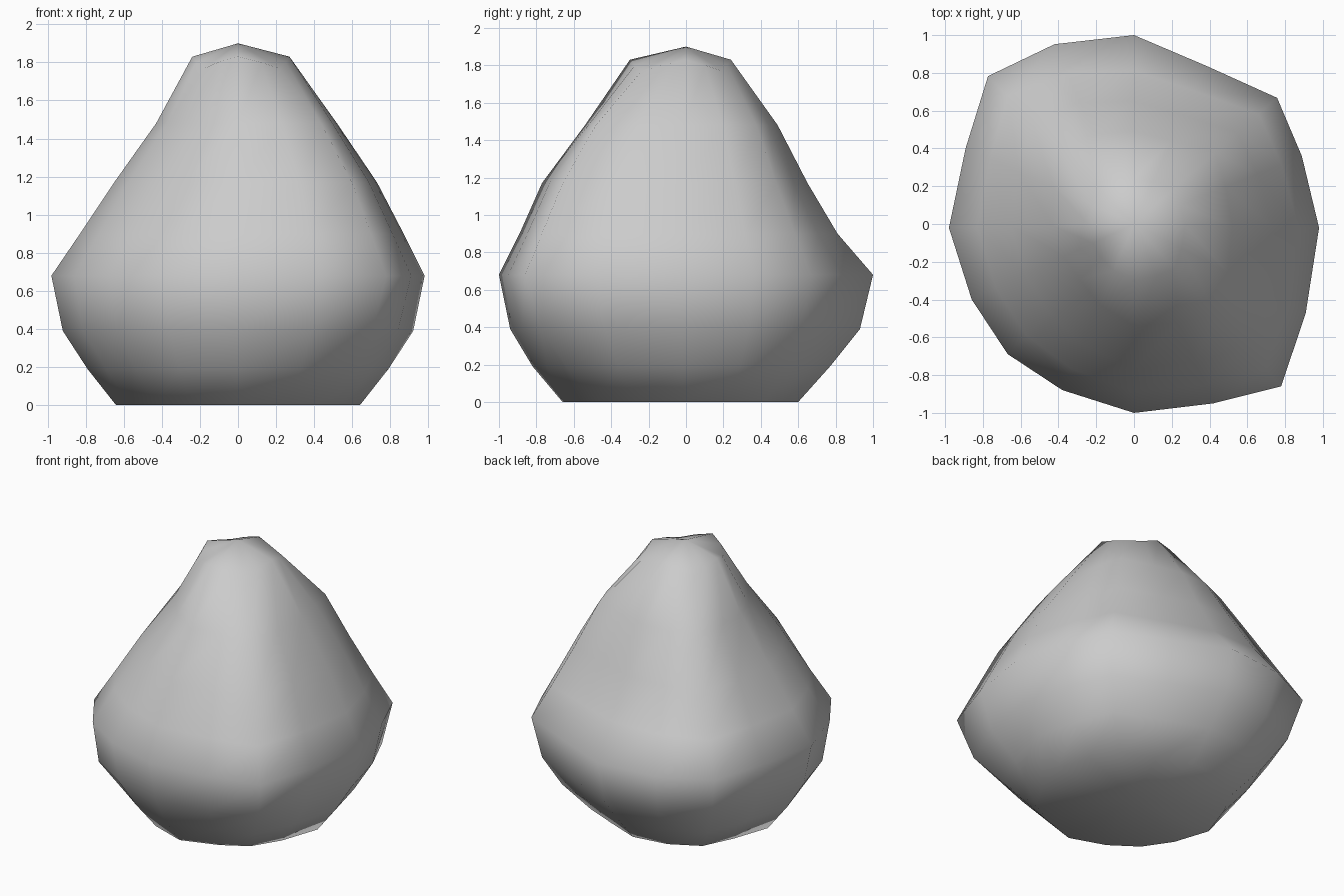
import bpy, bmesh, math

if "Cube" in bpy.data.objects:
    bpy.data.objects.remove(bpy.data.objects["Cube"])

# Widest outline seen from above, counter-clockwise from +x
outline = [(.98, -.02), (.89, .36), (.76, .67), (.38, .84), (0, 1.0), (-.42, .95), (-.77, .78), (-.89, .40),
           (-.98, -.02), (-.86, -.40), (-.67, -.69), (-.38, -.88), (0, -1.0), (.42, -.95), (.78, -.86), (.91, -.47)]

# Height, then radius towards +x, ++, +y, -+, -x, --, -y, +-
levels = [
    (0.00, (.64, .62, .60, .64, .64, .62, .66, .64)),
    (0.19, (.79, .81, .77, .84, .79, .77, .82, .86)),
    (0.39, (.92, .94, .93, 1.0, .92, .92, .94, 1.05)),
    (0.68, (.98, 1.01, 1.0, 1.10, .98, .96, 1.0, 1.16)),
    (0.90, (.87, .88, .81, .95, .83, .82, .89, 1.04)),
    (1.17, (.73, .73, .65, .77, .65, .65, .77, .89)),
    (1.48, (.52, .57, .49, .56, .43, .41, .54, .65)),
    (1.83, (.27, .29, .24, .29, .24, .25, .30, .32)),
]

bm = bmesh.new()
rings = []
for i, (z, radii) in enumerate(levels):
    ratios = [r / math.hypot(*outline[2 * k]) for k, r in enumerate(radii)]
    ring = []
    for j, (x, y) in enumerate(outline):
        a, b = ratios[j // 2], ratios[((j + 1) // 2) % 8]
        s = (a + b) / 2
        # The crown drops slightly towards its corners
        drop = (0, .03, .06, .03)[j % 4] if i == len(levels) - 1 else 0
        ring.append(bm.verts.new((x * s, y * s, z - drop)))
    rings.append(ring)

# Side faces
n = len(outline)
for lo, hi in zip(rings, rings[1:]):
    for j in range(n):
        k = (j + 1) % n
        bm.faces.new((lo[j], lo[k], hi[k], hi[j]))

# Peaked crown and flat base
for ring, z in ((rings[-1], 1.90), (rings[0], 0)):
    tip = bm.verts.new((0, 0, z))
    for j in range(n):
        bm.faces.new((ring[j], ring[(j + 1) % n], tip))
bmesh.ops.recalc_face_normals(bm, faces=bm.faces)

mesh = bpy.data.meshes.new("pear_shaped_body")
bm.to_mesh(mesh)
bm.free()
for p in mesh.polygons:
    p.use_smooth = True
bpy.context.collection.objects.link(bpy.data.objects.new("pear_shaped_body", mesh))
